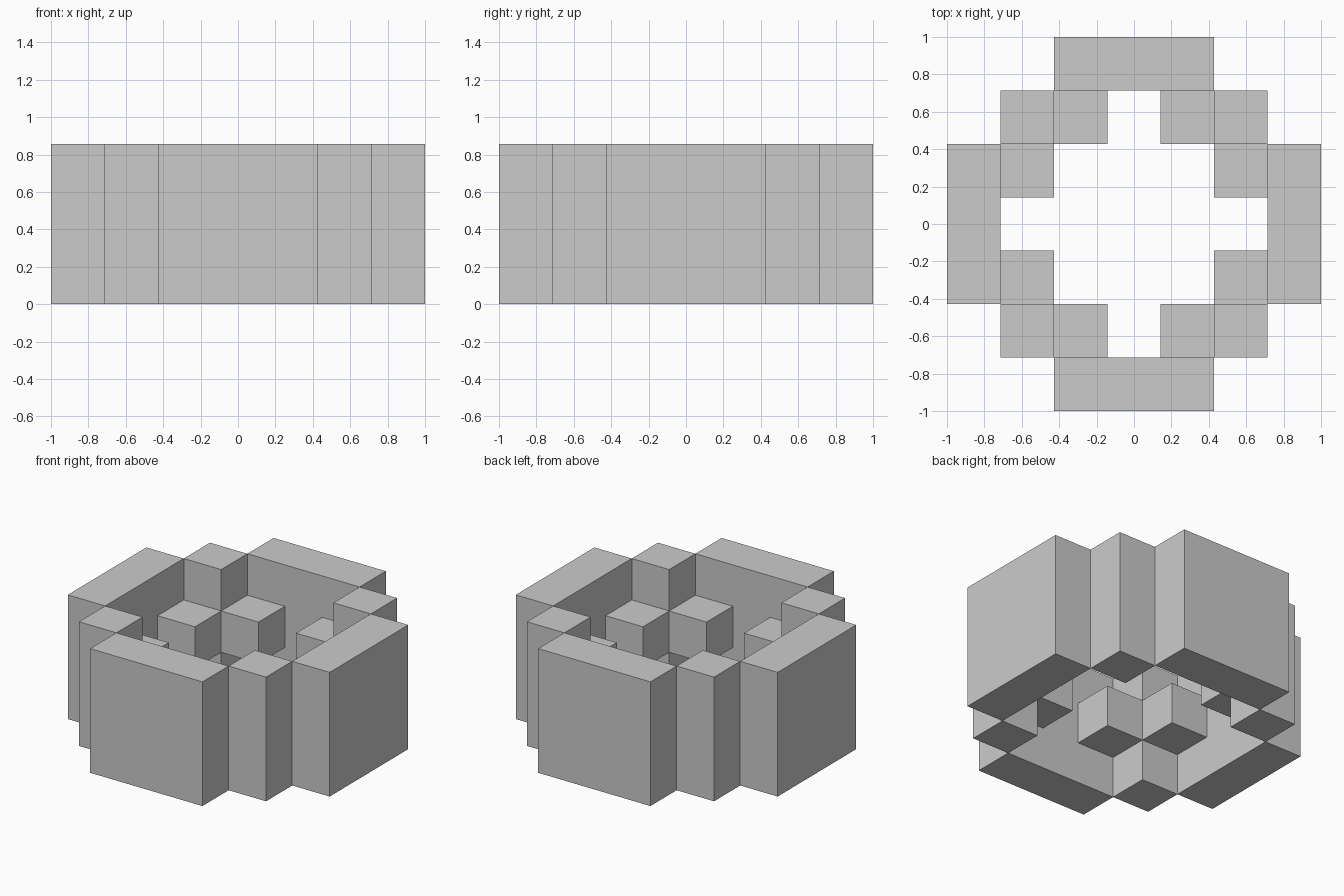
import bpy

if "Cube" in bpy.data.objects:
    bpy.data.objects.remove(bpy.data.objects["Cube"])

U = 2 / 7  # one block of the 7 x 7 x 3 layout


def box(name, centre, size):
    """Box given by centre and size in block units."""
    bpy.ops.mesh.primitive_cube_add(size=1, location=[c * U for c in centre])
    ob = bpy.context.object
    ob.name = name
    ob.scale = [s * U for s in size]
    bpy.ops.object.transform_apply(location=False, rotation=False, scale=True)
    return ob


# Four outer wall slabs
for side, s in (("front", -1), ("back", 1)):
    box(f"wall_{side}", (0, 3 * s, 1.5), (3, 1, 3))
for side, s in (("left", -1), ("right", 1)):
    box(f"wall_{side}", (3 * s, 0, 1.5), (1, 3, 3))

# Corner pillars, each with two inner blocks at mid height
for ny, sy in (("front", -1), ("back", 1)):
    for nx, sx in (("left", -1), ("right", 1)):
        corner = f"{ny}_{nx}"
        box(f"corner_pillar_{corner}", (2 * sx, 2 * sy, 1.5), (1, 1, 3))
        box(f"inner_block_x_{corner}", (1 * sx, 2 * sy, 1.5), (1, 1, 1))
        box(f"inner_block_y_{corner}", (2 * sx, 1 * sy, 1.5), (1, 1, 1))
